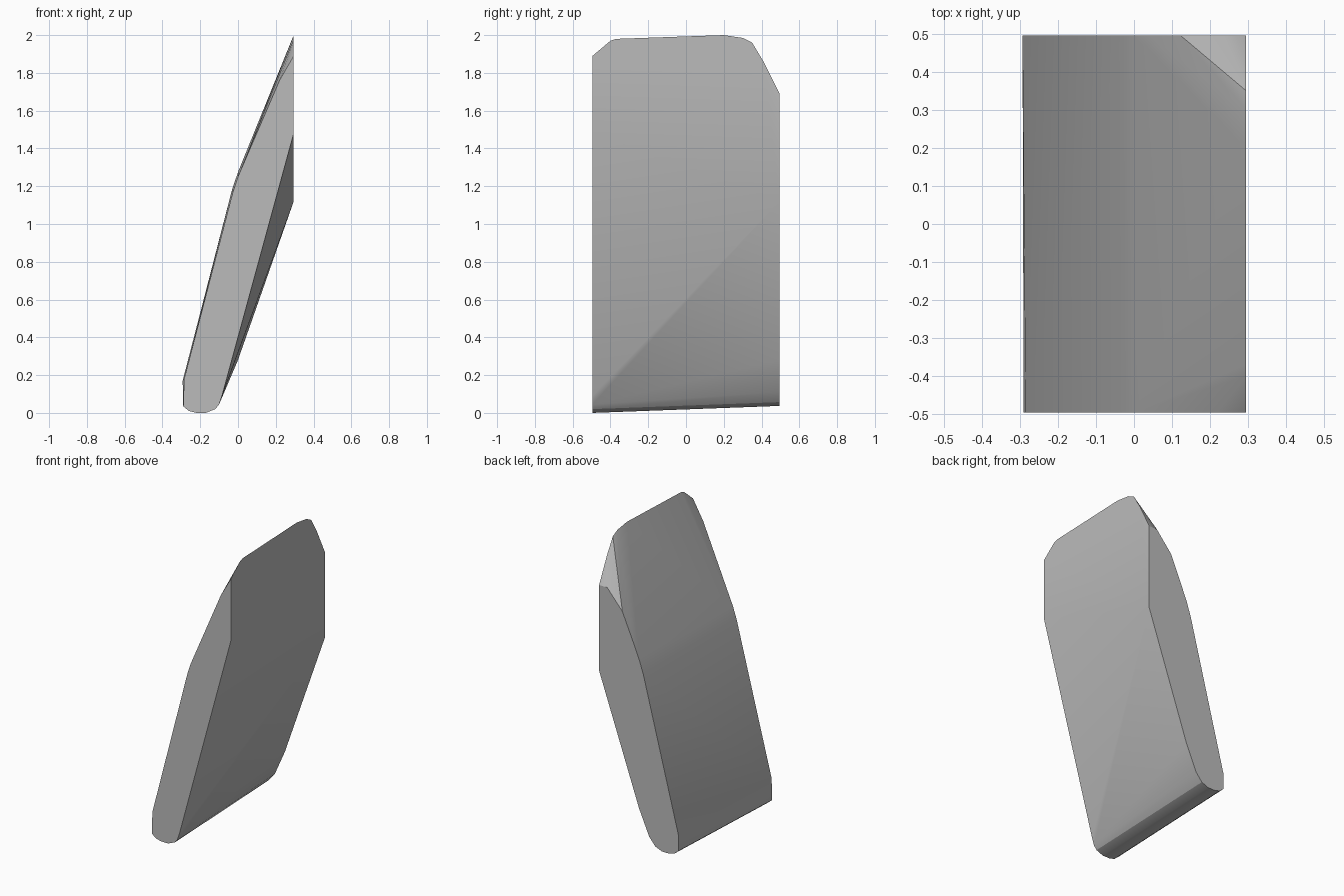
import bpy
import bmesh
import math

HALF_DEPTH = 0.495
SIDE = 0.295  # flat vertical side plane


def make_material(name, colour):
    material = bpy.data.materials.new(name)
    material.use_nodes = True
    material.diffuse_color = colour
    shader = next(n for n in material.node_tree.nodes if n.type == "BSDF_PRINCIPLED")
    shader.inputs["Base Color"].default_value = colour
    return material


def rounded_foot(lift):
    """Rounded lower end of a profile, shared by the front and the back."""
    foot = [(-0.29, 0.035), (-0.26, 0.01), (-0.22, 0), (-0.17, 0),
            (-0.12, 0.02), (-0.1, 0.045)]
    return [(x, z + lift) for x, z in foot]


def hull_object(name, points, material):
    """Wrap a convex skin round the points and merge its flat areas."""
    bm = bmesh.new()
    for point in points:
        bm.verts.new(point)
    hull = bmesh.ops.convex_hull(bm, input=bm.verts)
    loose = set(hull["geom_interior"]) | set(hull["geom_unused"])
    bmesh.ops.delete(bm, geom=[g for g in loose if isinstance(g, bmesh.types.BMVert)],
                     context="VERTS")
    bmesh.ops.dissolve_limit(bm, angle_limit=math.radians(0.5),
                             verts=bm.verts, edges=bm.edges)
    bmesh.ops.recalc_face_normals(bm, faces=bm.faces)
    mesh = bpy.data.meshes.new(name)
    bm.to_mesh(mesh)
    bm.free()
    mesh.materials.append(material)
    obj = bpy.data.objects.new(name, mesh)
    bpy.context.collection.objects.link(obj)
    bpy.ops.object.select_all(action="DESELECT")
    obj.select_set(True)
    bpy.context.view_layer.objects.active = obj
    bpy.ops.object.shade_smooth_by_angle(angle=math.radians(25))
    return obj


default_cube = bpy.data.objects.get("Cube")
if default_cube:
    bpy.data.objects.remove(default_cube, do_unlink=True)

# Front profile: foot, straight underside, clipped top and sloping outer face
front = rounded_foot(0) + [(-0.085, 0.09), (SIDE, 1.48), (SIDE, 1.89), (0.22, 1.76),
                           (0, 1.25), (-0.027, 1.17), (-0.285, 0.18)]

# Back profile: raised foot, kinked underside and lower clipped top
back = rounded_foot(0.037) + [(-0.075, 0.11), (0, 0.28), (SIDE, 1.12), (SIDE, 1.69),
                              (0.235, 1.69), (0.123, 1.56), (0.04, 1.37),
                              (0, 1.275), (-0.032, 1.18), (-0.293, 0.17)]

# Rounded top edge of the vertical side, running front to back
crown = [(-0.4, 1.97), (-0.37, 1.98), (0.2, 2), (0.3, 1.985),
         (0.35, 1.96), (0.41, 1.86)]

points = [(x, -HALF_DEPTH, z) for x, z in front]
points += [(x, HALF_DEPTH, z) for x, z in back]
points += [(SIDE, y, z) for y, z in crown]

grey = make_material("plain grey", (0.5, 0.5, 0.5, 1))
hull_object("leaning_slab", points, grey)
